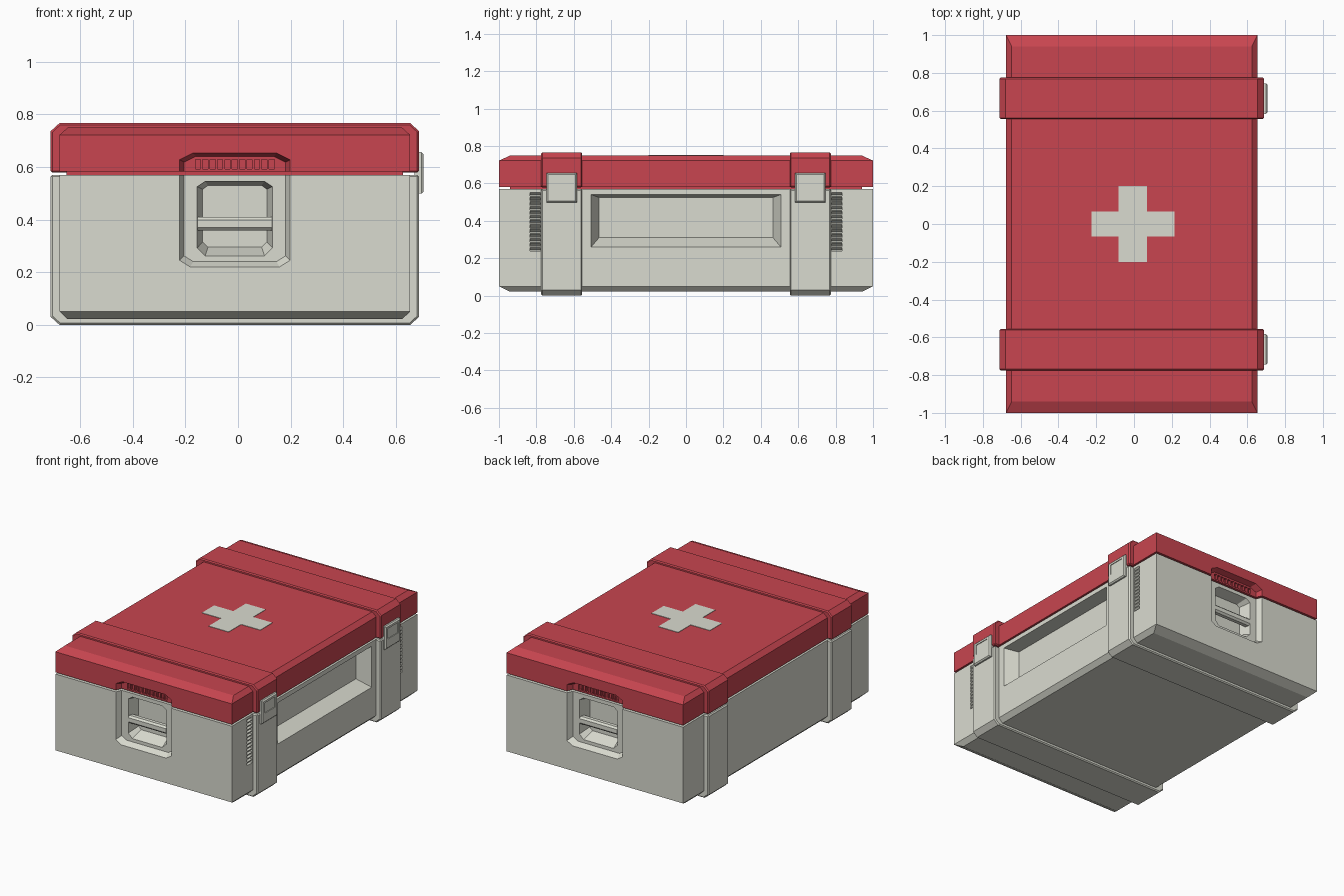
import bpy, bmesh

if "Cube" in bpy.data.objects:
    bpy.data.objects.remove(bpy.data.objects["Cube"])

CX = -0.012          # the case is centred here, the latches stick out on +x


def material(name, color):
    m = bpy.data.materials.new(name)
    m.diffuse_color = color
    m.use_nodes = True
    m.node_tree.nodes["Principled BSDF"].inputs["Base Color"].default_value = m.diffuse_color
    return m


RED = material("red", (0.58, 0.06, 0.08, 1))
CREAM = material("cream", (0.70, 0.71, 0.63, 1))


def build(name, solids, mat, bevel=0):
    """Each solid is a list of rings (same point count) lofted and capped."""
    bm = bmesh.new()
    for rings in solids:
        vs = [[bm.verts.new(p) for p in ring] for ring in rings]
        n = len(vs[0])
        for a, b in zip(vs, vs[1:]):
            for i in range(n):
                j = (i + 1) % n
                bm.faces.new((a[i], a[j], b[j], b[i]))
        bm.faces.new(vs[0])
        bm.faces.new(vs[-1])
    bmesh.ops.recalc_face_normals(bm, faces=bm.faces)
    me = bpy.data.meshes.new(name)
    bm.to_mesh(me)
    bm.free()
    me.materials.append(mat)
    ob = bpy.data.objects.new(name, me)
    bpy.context.collection.objects.link(ob)
    if bevel:
        mod = ob.modifiers.new("bevel", 'BEVEL')
        mod.width, mod.segments = bevel, 1
        mod.limit_method, mod.angle_limit = 'ANGLE', 1.1
    return ob


def cut(target, solids):
    """Subtract solids from the target and drop the cutter."""
    cutter = build("cutter", solids, target.data.materials[0])
    cutter.hide_render = True
    mod = target.modifiers.new("cut", 'BOOLEAN')
    mod.operation, mod.solver, mod.object = 'DIFFERENCE', 'EXACT', cutter
    bpy.context.view_layer.objects.active = target
    bpy.ops.object.modifier_apply(modifier=mod.name)
    bpy.data.objects.remove(cutter)


def octagon(hw, z0, z1, cb, ct):
    """Rectangle in x-z with chamfered bottom and top corners (dx, dz)."""
    return [(-hw + cb[0], z0), (hw - cb[0], z0), (hw, z0 + cb[1]), (hw, z1 - ct[1]),
            (hw - ct[0], z1), (-hw + ct[0], z1), (-hw, z1 - ct[1]), (-hw, z0 + cb[1])]


def at_y(profile, y):
    return [(CX + x, y, z) for x, z in profile]


def rect_z(hx, hy, z):
    return [(CX + sx * hx, sy * hy, z) for sx, sy in ((-1, -1), (1, -1), (1, 1), (-1, 1))]


def rect_x(x, y0, y1, z0, z1):
    return [(x, y0, z0), (x, y1, z0), (x, y1, z1), (x, y0, z1)]


def box(x0, x1, y0, y1, z0, z1):
    return [rect_x(x0, y0, y1, z0, z1), rect_x(x1, y0, y1, z0, z1)]


# Main shells: tray, lid and the recessed seam between them
body = build("case_body", [[rect_z(0.636, 0.94, 0.021), rect_z(0.666, 1, 0.05),
                            rect_z(0.666, 1, 0.57)]], CREAM)
lid = build("lid", [[rect_z(0.666, 1, 0.582), rect_z(0.666, 1, 0.722),
                     rect_z(0.636, 0.94, 0.749)]], RED)
build("lid_seam", [[rect_z(0.64, 0.94, 0.56), rect_z(0.64, 0.94, 0.59)]], RED)

# Grip pockets at both ends, crossing from tray into lid
frame = octagon(0.21, 0.22, 0.652, (0.04, 0.025), (0.05, 0.025))
floor = octagon(0.193, 0.24, 0.64, (0.035, 0.022), (0.045, 0.022))
hole = octagon(0.143, 0.262, 0.545, (0.03, 0.03), (0.03, 0.02))
hole_back = octagon(0.122, 0.295, 0.53, (0.02, 0.02), (0.02, 0.015))
pockets, holes, vents = [], [], []
for s in (-1, 1):
    pockets.append([at_y(frame, s * 1.03), at_y(frame, s), at_y(floor, s * 0.96)])
    holes.append([at_y(hole, s * 0.98), at_y(hole, s * 0.96), at_y(hole_back, s * 0.88)])
    for i in range(11):
        x = CX + (i - 5) * 0.028
        y0, y1 = sorted((s * 0.98, s * 0.945))
        vents.append(box(x - 0.01, x + 0.01, y0, y1, 0.592, 0.628))
cut(body, pockets)
cut(body, holes)
cut(lid, pockets)
cut(lid, vents)

# Long label recess on the latch side
SIDE = CX + 0.666
cut(body, [[rect_x(SIDE + 0.03, -0.507, 0.507, 0.26, 0.54),
            rect_x(SIDE, -0.507, 0.507, 0.26, 0.54),
            rect_x(SIDE - 0.09, -0.465, 0.465, 0.31, 0.525)]])

# Columns of small wedge slots next to the straps
slots = []
for s in (-1, 1):
    y0, y1 = sorted((s * 0.779, s * 0.835))
    for i in range(13):
        z = 0.238 + i * 0.0245
        slots.append([rect_x(SIDE + 0.02, y0, y1, z, z + 0.019),
                      rect_x(SIDE, y0, y1, z, z + 0.019),
                      rect_x(SIDE - 0.02, y0, y1, z, z + 0.005)])
cut(body, slots)

# Straps, latches and grip bars, mirrored front to back
lower = octagon(0.70, 0.0, 0.57, (0.033, 0.03), (0, 0))
lower = lower[:4] + lower[6:]
lower[3], lower[4] = (0.70, 0.57), (-0.70, 0.57)
upper = octagon(0.70, 0.578, 0.766, (0, 0), (0.033, 0.03))
upper = [(-0.70, 0.578), (0.70, 0.578)] + upper[3:7]
for s, tag in ((-1, "front"), (1, "back")):
    y0, y1 = s * 0.555, s * 0.775
    build(tag + "_strap_lower", [[at_y(lower, y0), at_y(lower, y1)]], CREAM, 0.007)
    build(tag + "_strap_upper", [[at_y(upper, y0), at_y(upper, y1)]], RED, 0.007)

    c = s * 0.664
    latch = build(tag + "_latch", [[
        rect_x(0.67, c - 0.081, c + 0.081, 0.498, 0.656),
        rect_x(0.698, c - 0.081, c + 0.081, 0.498, 0.656),
        rect_x(0.706, c - 0.074, c + 0.074, 0.506, 0.648)]], CREAM)
    cut(latch, [box(0.701, 0.72, c - 0.055, c + 0.055, 0.565, 0.635)])

    bar = [(0.962, 0.37), (0.962, 0.398), (0.950, 0.41),
           (0.925, 0.41), (0.925, 0.358), (0.950, 0.358)]
    build(tag + "_grip_bar", [[[(CX + e * 0.142, s * y, z) for y, z in bar]
                               for e in (-1, 1)]], CREAM)

# Cross emblem on top
a, b, w, h = 0.22, 0.2, 0.075, 0.065
cross = [(w, h), (w, b), (-w, b), (-w, h), (-a, h), (-a, -h),
         (-w, -h), (-w, -b), (w, -b), (w, -h), (a, -h), (a, h)]
build("top_cross", [[[(CX + 0.006 + x, y, z) for x, y in cross] for z in (0.74, 0.752)]], CREAM)
